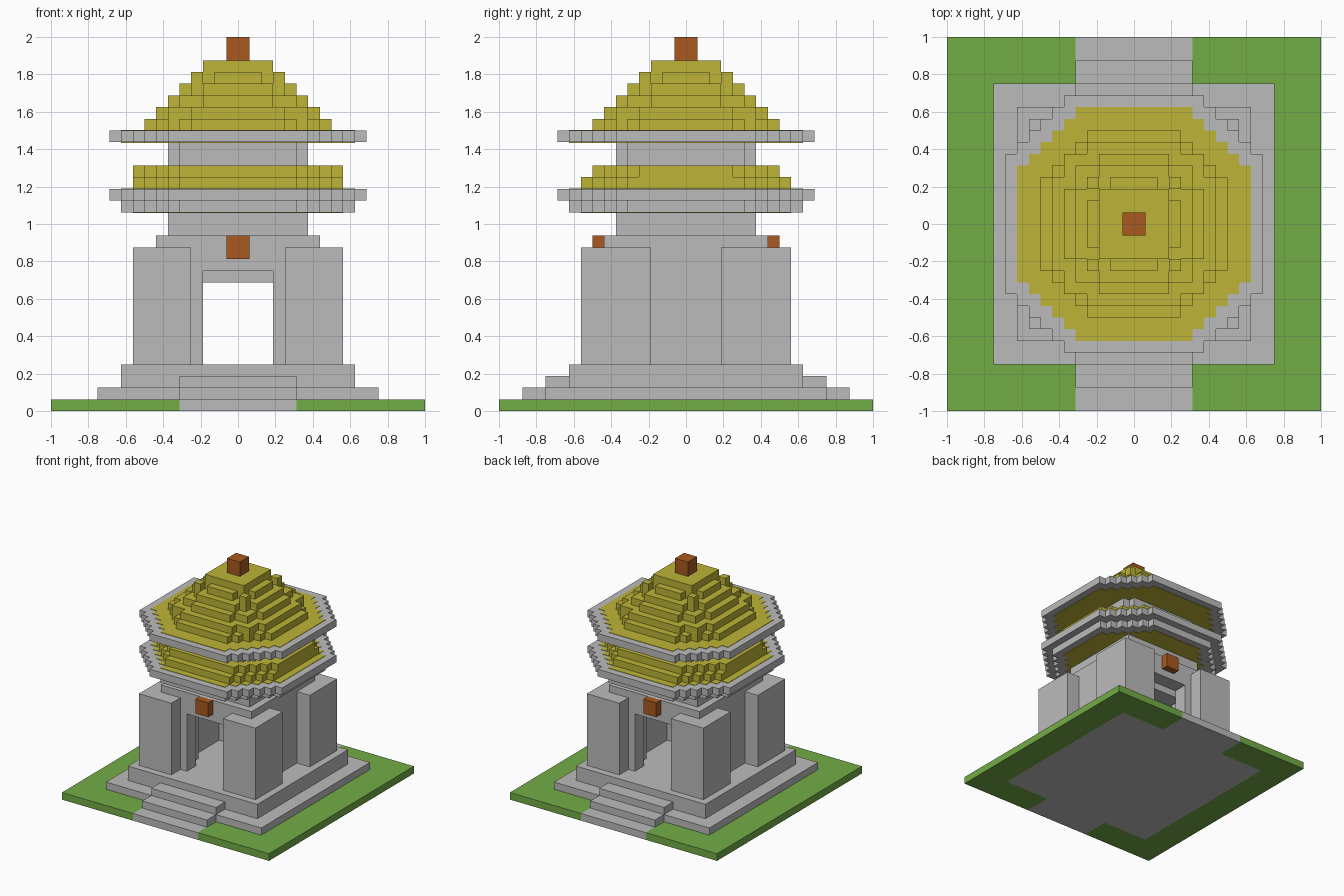
import bpy
import bmesh
from itertools import product

U = 1 / 16  # block size

cube = bpy.data.objects.get("Cube")
if cube:
    bpy.data.objects.remove(cube, do_unlink=True)


def material(name, rgb):
    m = bpy.data.materials.new(name)
    m.use_nodes = True
    m.diffuse_color = (*rgb, 1)
    m.node_tree.nodes["Principled BSDF"].inputs["Base Color"].default_value = (*rgb, 1)
    return m


STONE = material("grey stone", (0.5, 0.5, 0.5))
GRASS = material("green grass", (0.171, 0.413, 0.061))
ROOF = material("yellow roof", (0.509, 0.456, 0.037))
WOOD = material("orange wood", (0.392, 0.102, 0.014))


def prism(name, outline, z0, z1, mat):
    """Extrude a flat outline, given in blocks, from z0 to z1."""
    bm = bmesh.new()
    face = bm.faces.new([bm.verts.new((x * U, y * U, z0 * U)) for x, y in outline])
    up = bmesh.ops.extrude_face_region(bm, geom=[face])["geom"]
    bmesh.ops.translate(bm, vec=(0, 0, (z1 - z0) * U),
                        verts=[v for v in up if isinstance(v, bmesh.types.BMVert)])
    bmesh.ops.recalc_face_normals(bm, faces=bm.faces)
    mesh = bpy.data.meshes.new(name)
    bm.to_mesh(mesh)
    bm.free()
    mesh.materials.append(mat)
    obj = bpy.data.objects.new(name, mesh)
    bpy.context.collection.objects.link(obj)
    return obj


def box(name, x0, x1, y0, y1, z0, z1, mat):
    return prism(name, [(x0, y0), (x1, y0), (x1, y1), (x0, y1)], z0, z1, mat)


def slab(name, hx, hy, z0, z1, mat):
    return box(name, -hx, hx, -hy, hy, z0, z1, mat)


def mirrored(name, x0, x1, y0, y1, z0, z1, mat):
    """The same box in all four corners."""
    for sx, sy in product((-1, 1), repeat=2):
        xs, ys = sorted((sx * x0, sx * x1)), sorted((sy * y0, sy * y1))
        box(name, *xs, *ys, z0, z1, mat)


def octagon(name, hx, hy, reach, z0, z1, mat):
    """Octagonal layer with stair-stepped corners; reach is x + y at a corner."""
    quarter = []
    for x in range(hx, reach - hy - 1, -1):
        quarter.append((x, reach - x))
        if x > reach - hy:
            quarter.append((x - 1, reach - x))
    outline = list(quarter)
    outline += [(-x, y) for x, y in reversed(quarter)]
    outline += [(-x, -y) for x, y in quarter]
    outline += [(x, -y) for x, y in reversed(quarter)]
    return prism(name, outline, z0, z1, mat)


# Ground: lawn around a paved cross
for side in (-1, 1):
    xs = sorted((side * 12, side * 16))
    box("lawn_side", *xs, -16, 16, 0, 1, GRASS)
    ys = sorted((side * 12, side * 16))
    box("path", -5, 5, *ys, 0, 1, STONE)
mirrored("lawn_corner", 5, 12, 12, 16, 0, 1, GRASS)
slab("paving", 12, 12, 0, 1, STONE)

# Stepped platform and stairs at front and back
slab("platform_lower", 12, 12, 1, 2, STONE)
slab("platform_upper", 10, 10, 2, 4, STONE)
slab("stair_lower", 5, 14, 1, 2, STONE)
slab("stair_upper", 5, 12, 2, 3, STONE)

# Hollow hall with an opening at front and back
mirrored("door_jamb", 3, 7, 5, 7, 4, 12, STONE)
mirrored("corner_pillar", 4, 9, 3, 9, 4, 14, STONE)
for side in (-1, 1):
    near, far = sorted((side * 5, side * 7))
    box("side_wall", near, far, -5, 5, 4, 12, STONE)
    box("lintel", -7, 7, near, far, 12, 15, STONE)
    box("side_beam", near, far, -5, 5, 12, 15, STONE)
    lamp = sorted((side * 7, side * 8))
    box("lantern", -1, 1, *lamp, 13, 15, WOOD)
slab("ceiling", 5, 5, 11, 15, STONE)
slab("hall_neck", 6, 6, 15, 17, STONE)

# Lower eave: stone rims with a yellow infill, just proud of the stone
E = 0.05
octagon("lower_eave_base", 10, 10, 15, 17, 18, STONE)
octagon("lower_eave_soffit", 9, 9, 13, 17 - E, 17 + E, ROOF)
octagon("lower_eave_rim", 11, 11, 17, 18, 19, STONE)
octagon("lower_eave_top", 10, 10, 15, 19 - E, 19 + E, ROOF)
octagon("lower_roof_step", 9, 9, 14, 19, 20, ROOF)
octagon("lower_roof_cap", 9, 8, 13, 20, 21, ROOF)

# Upper storey and eave
octagon("upper_wall", 6, 6, 11, 21, 23, STONE)
octagon("upper_eave_rim", 11, 11, 17, 23, 24, STONE)
octagon("upper_eave_infill", 10, 10, 15, 23 - E, 24 + E, ROOF)

# Upper roof: shrinking octagonal steps with small posts on the hips
for i, (half, reach) in enumerate(((8, 12), (7, 11), (6, 9), (5, 8), (4, 6), (3, 5))):
    octagon("upper_roof_step", half, half, reach, 24 + i, 25 + i, ROOF)
for corner, top in ((6, 26), (5, 27), (4, 29), (3, 30)):
    mirrored("hip_post", corner - 1, corner, corner - 1, corner, top - 2, top, ROOF)

slab("finial", 1, 1, 30, 32, WOOD)
